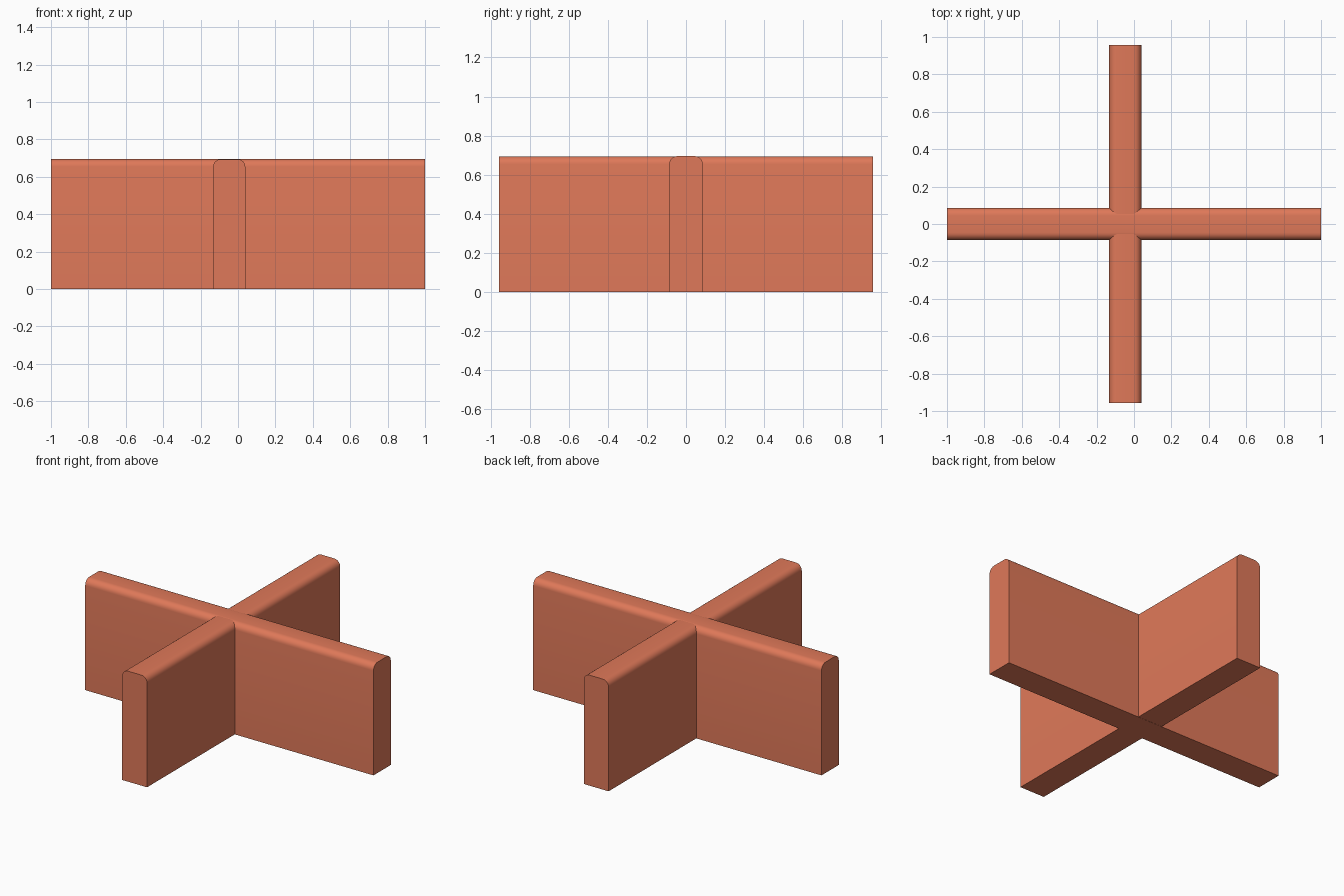
import bpy, bmesh, math
from mathutils import Matrix

if "Cube" in bpy.data.objects:
    bpy.data.objects.remove(bpy.data.objects["Cube"])

mat = bpy.data.materials.new("terracotta")
mat.diffuse_color = (0.74, 0.19, 0.10, 1)
mat.use_nodes = True
mat.node_tree.nodes["Principled BSDF"].inputs["Base Color"].default_value = mat.diffuse_color


def panel(name, length, width, z0, z1, radius, angle=0, offset=(0, 0)):
    """Upright panel: rounded-top profile in YZ, extruded along its length."""
    h, steps = width / 2, 6
    prof = [(-h, z0), (h, z0)]
    for side, start in ((1, 0), (-1, 90)):
        for i in range(steps + 1):
            a = math.radians(start + 90 * i / steps)
            prof.append((side * (h - radius) + radius * math.cos(a),
                         z1 - radius + radius * math.sin(a)))
    bm = bmesh.new()
    face = bm.faces.new([bm.verts.new((-length / 2, y, z)) for y, z in prof])
    ext = bmesh.ops.extrude_face_region(bm, geom=[face])
    moved = [g for g in ext["geom"] if isinstance(g, bmesh.types.BMVert)]
    bmesh.ops.translate(bm, verts=moved, vec=(length, 0, 0))
    bm.transform(Matrix.Translation((*offset, 0)) @ Matrix.Rotation(angle, 4, 'Z'))
    bmesh.ops.recalc_face_normals(bm, faces=bm.faces)
    me = bpy.data.meshes.new(name)
    bm.to_mesh(me)
    bm.free()
    me.materials.append(mat)
    ob = bpy.data.objects.new(name, me)
    bpy.context.collection.objects.link(ob)
    bpy.ops.object.select_all(action='DESELECT')
    ob.select_set(True)
    bpy.context.view_layer.objects.active = ob
    bpy.ops.object.shade_smooth_by_angle(angle=math.radians(35))
    return ob


# Long panel across, and the panel crossing it slightly left of centre
panel("long_panel", 2.0, 0.172, 0.0, 0.695, 0.04)
panel("cross_panel", 1.914, 0.172, 0.001, 0.694, 0.04,
      angle=math.pi / 2, offset=(-0.047, 0))
